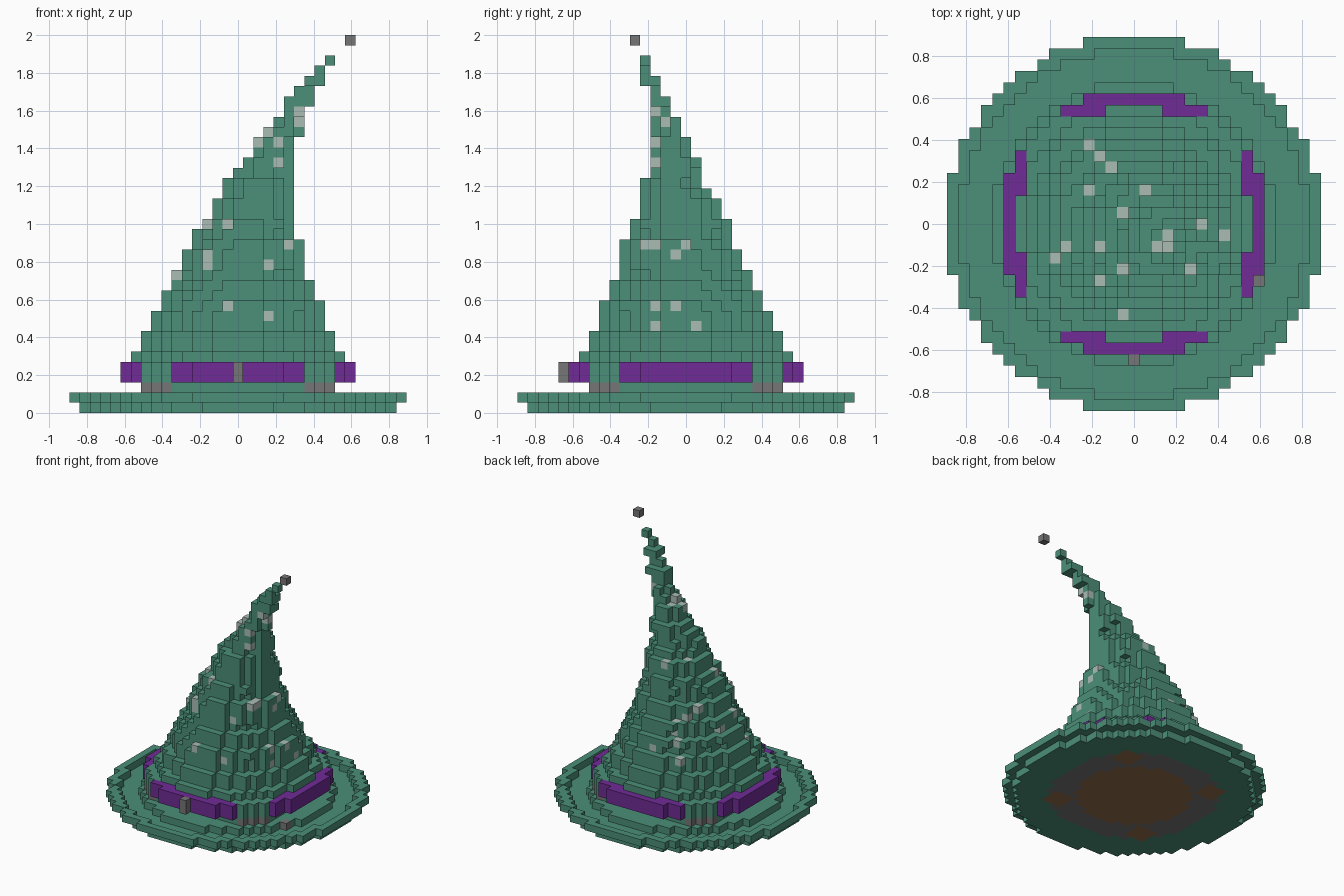
import bpy
import bmesh
import random

cube = bpy.data.objects.get("Cube")
if cube:
    bpy.data.objects.remove(cube, do_unlink=True)

UNIT = 2 / 37  # edge of one block; the hat is 37 blocks tall
random.seed(4)

COLOURS = {
    "green_felt": (0.072, 0.275, 0.188),
    "purple_ribbon": (0.162, 0.025, 0.305),
    "grey_metal": (0.18, 0.18, 0.18),
    "pale_speckle": (0.40, 0.51, 0.46),
    "brown_lining": (0.296, 0.156, 0.065),
}
NAMES = list(COLOURS)
GREEN, PURPLE, GREY, PALE, BROWN = range(len(NAMES))


def make_material(name, rgb):
    mat = bpy.data.materials.new(name)
    mat.use_nodes = True
    mat.diffuse_color = (*rgb, 1)
    shader = mat.node_tree.nodes["Principled BSDF"]
    shader.inputs["Base Color"].default_value = (*rgb, 1)
    shader.inputs["Roughness"].default_value = 0.9
    return mat


materials = [make_material(n, c) for n, c in COLOURS.items()]
blocks = {}  # (x, y, layer) -> [part name, colour]


def put(part, colour, x, y, z):
    blocks[x, y, z] = [part, colour]


def disc(left, right, front, back, grow=0.35):
    """Block positions of a filled ellipse touching the four limits."""
    cx, cy = (left + right) / 2, (front + back) / 2
    rx, ry = (right - left) / 2 + grow, (back - front) / 2 + grow
    return [(x, y) for x in range(left, right + 1) for y in range(front, back + 1)
            if ((x - cx) / rx) ** 2 + ((y - cy) / ry) ** 2 <= 1]


def round_disc(r):
    n = int(r)
    return disc(-n, n, -n, n, r - n)


# Brim: a flat plate, an upturned lip and a raised base
for x, y in round_disc(15.4):
    put("brim", GREEN, x, y, 0)
for x, y in set(round_disc(16.6)) - set(round_disc(15.4)):
    put("brim", GREEN, x, y, 1)
for x, y in round_disc(12.5):
    put("brim", GREEN, x, y, 1)
blocks[11, -5, 1][1] = GREY

# Foot of the cone with grey corners, then the ribbon on its four sides
for x, y in round_disc(11.75):
    outer, inner = max(abs(x), abs(y)), min(abs(x), abs(y))
    if outer <= 9:
        put("cone", GREY if inner >= 7 else GREEN, x, y, 2)
    for z in (3, 4):
        if outer >= 10:
            put("ribbon", PURPLE, x, y, z)
        else:
            put("cone", GREEN, x, y, z)

# Clasp and floating tip
for z in (3, 4):
    put("clasp", GREY, 0, -12, z)
put("tip", GREY, 11, -5, 36)

# Bent cone: layers at which each wall steps inward, then outward
LEFT = ([6, 8, 10, 12, 14, 16, 18, 19, 21, 23, 24, 25, 27, 28, 29, 31, 32, 33, 34], [])
RIGHT = ([6, 8, 11, 13, 17], [27, 30, 32, 34])
FRONT = ([6, 8, 11, 13, 17, 19, 23], [32])
BACK = ([6, 8, 10, 12, 14, 16, 19, 21, 22, 25, 27, 29, 31, 33], [])


def reach(steps, z):
    inward, outward = steps
    return 10 - sum(z >= s for s in inward) + sum(z >= s for s in outward)


for z in range(5, 35):
    for x, y in disc(-reach(LEFT, z), reach(RIGHT, z), -reach(FRONT, z), reach(BACK, z)):
        put("cone", GREEN, x, y, z)


# Pale speckles on the outermost cone block along an axis
def speckle(axis, side, a, b):
    line = [p for p, (part, _) in blocks.items()
            if part == "cone" and p[:axis] + p[axis + 1:] == (a, b)]
    if line:
        blocks[max(line, key=lambda p: side * p[axis])][1] = PALE


FRONT_SPOTS = [(-1, 18), (-3, 18), (-3, 15), (-3, 14), (3, 14), (5, 16), (-1, 10),
               (3, 9), (2, 26), (4, 26), (4, 24), (6, 29)]
RIGHT_SPOTS = [(-3, 29), (-2, 28), (-3, 24), (-3, 16), (0, 16), (-1, 15), (-3, 10),
               (-1, 10), (-3, 8), (1, 8)]
TOP_SPOTS = [(-4, 7), (-3, 6), (-2, 5), (-4, 3), (1, 3), (-1, 1), (6, 0), (8, -1),
             (3, -1), (3, -2), (2, -2), (-3, -2), (-6, -2), (-3, -5)]
for spots, axis, side in ((FRONT_SPOTS, 1, -1), (RIGHT_SPOTS, 0, 1), (TOP_SPOTS, 2, 1)):
    for a, b in spots:
        speckle(axis, side, a, b)
for axis, side in ((1, 1), (0, -1)):
    for _ in range(3):
        speckle(axis, side, random.randint(-3, 3), random.randint(8, 18))


def underside(x, y):
    """Lining colours beneath the hat."""
    r = (x * x + y * y) ** 0.5
    corner = 6 <= min(abs(x), abs(y)) and max(abs(x), abs(y)) <= 8
    if r < 7.3 or corner:
        return BROWN
    return GREY if r < 11 else GREEN


def build(part):
    bm = bmesh.new()
    verts = {}

    def vert(p):
        if p not in verts:
            x, y, z = p
            verts[p] = bm.verts.new(((x - 0.5) * UNIT, (y - 0.5) * UNIT, z * UNIT))
        return verts[p]

    for pos, (owner, colour) in blocks.items():
        if owner != part:
            continue
        for axis in range(3):
            u, v = (axis + 1) % 3, (axis + 2) % 3
            for side in (-1, 1):
                beside = list(pos)
                beside[axis] += side
                if tuple(beside) in blocks:
                    continue
                corners = []
                for du, dv in ((0, 0), (1, 0), (1, 1), (0, 1)):
                    c = list(pos)
                    c[axis] += side > 0
                    c[u] += du
                    c[v] += dv
                    corners.append(vert(tuple(c)))
                face = bm.faces.new(corners[::side])
                below = axis == 2 and side < 0 and pos[2] == 0
                face.material_index = underside(*pos[:2]) if below else colour
    mesh = bpy.data.meshes.new(part)
    bm.to_mesh(mesh)
    bm.free()
    for mat in materials:
        mesh.materials.append(mat)
    bpy.context.collection.objects.link(bpy.data.objects.new(part, mesh))


for part in ("brim", "cone", "ribbon", "clasp", "tip"):
    build(part)
